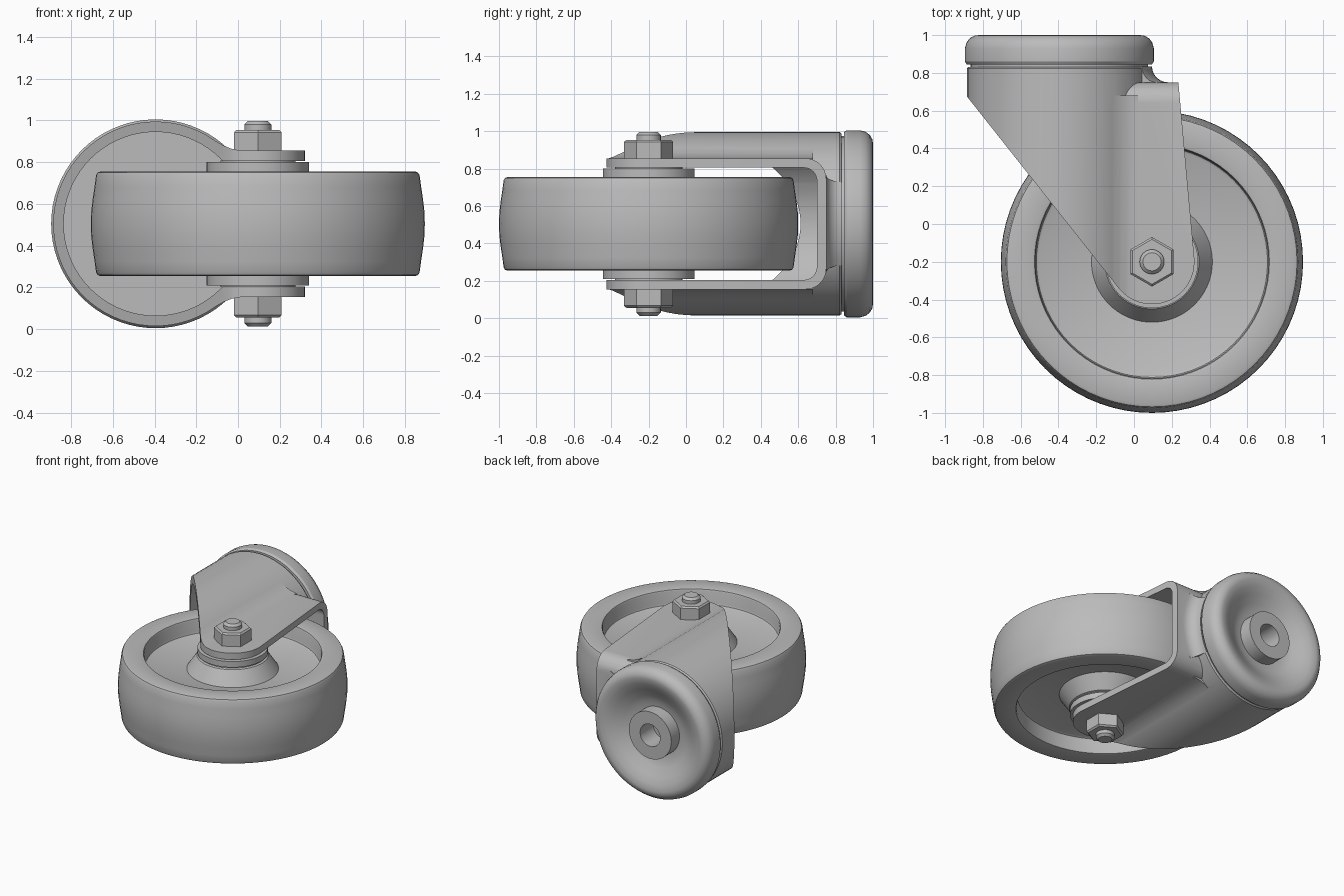
import bpy, bmesh, math
from mathutils import Matrix, Vector

cube = bpy.data.objects.get("Cube")
if cube:
    bpy.data.objects.remove(cube, do_unlink=True)

MID = 0.505                          # height of the symmetry plane
AXLE = Vector((0.095, -0.2, 0))      # wheel axis, along z
SWIVEL = Vector((-0.395, 0, MID))    # swivel axis, along y

grey = bpy.data.materials.new("plain grey")
grey.use_nodes = True
grey.diffuse_color = (0.5, 0.5, 0.5, 1)
bsdf = next(n for n in grey.node_tree.nodes if n.type == 'BSDF_PRINCIPLED')
bsdf.inputs["Base Color"].default_value = grey.diffuse_color


def finish(name, bm):
    bmesh.ops.recalc_face_normals(bm, faces=bm.faces)
    mesh = bpy.data.meshes.new(name)
    bm.to_mesh(mesh)
    bm.free()
    mesh.materials.append(grey)
    obj = bpy.data.objects.new(name, mesh)
    bpy.context.collection.objects.link(obj)
    return obj


def lathe(name, profile, centre, axis='z', steps=72, start=0, sweep=360):
    """Spin (radius, height) points about an axis through centre."""
    bm = bmesh.new()
    direction = Vector((0, 0, 1)) if axis == 'z' else Vector((0, 1, 0))
    turn = Matrix.Rotation(math.radians(start), 3, direction)
    verts = [bm.verts.new(centre + turn @ Vector((r, 0, 0)) + direction * h)
             for r, h in profile]
    edges = [bm.edges.new((a, b)) for a, b in zip(verts, verts[1:])]
    if profile[0][0] > 0:
        edges.append(bm.edges.new((verts[-1], verts[0])))
    bmesh.ops.spin(bm, geom=verts + edges, cent=centre, axis=direction,
                   angle=math.radians(sweep), steps=steps)
    bmesh.ops.remove_doubles(bm, verts=bm.verts, dist=0.0001)
    rim = [e for e in bm.edges if e.is_boundary]
    if rim:
        bmesh.ops.holes_fill(bm, edges=rim)
    return finish(name, bm)


def prism(name, outline, axis, low, high):
    """Extrude a 2D outline along an axis."""
    place = {'x': lambda a, b, h: (h, a, b),
             'y': lambda a, b, h: (a, h, b),
             'z': lambda a, b, h: (a, b, h)}[axis]
    bm = bmesh.new()
    face = bm.faces.new([bm.verts.new(place(a, b, low)) for a, b in outline])
    made = bmesh.ops.extrude_face_region(bm, geom=[face])["geom"]
    offset = Vector(place(0, 0, high - low))
    bmesh.ops.translate(bm, vec=offset,
                        verts=[v for v in made if isinstance(v, bmesh.types.BMVert)])
    return finish(name, bm)


def arc(cx, cy, radius, start, end, count):
    angles = [math.radians(start + (end - start) * i / count) for i in range(count + 1)]
    return [(cx + radius * math.cos(a), cy + radius * math.sin(a)) for a in angles]


def combine(obj, tool, operation):
    """Apply a boolean and discard the tool object."""
    mod = obj.modifiers.new("shape", 'BOOLEAN')
    mod.operation, mod.object, mod.solver = operation, tool, 'EXACT'
    graph = bpy.context.evaluated_depsgraph_get()
    mesh = bpy.data.meshes.new_from_object(obj.evaluated_get(graph))
    obj.modifiers.clear()
    obj.data = mesh
    bpy.data.objects.remove(tool, do_unlink=True)


def channel(half, front, back, bend):
    """Side outline of a U channel with two rounded back corners."""
    return ([(front, MID - half)]
            + arc(back - bend, MID - half + bend, bend, -90, 0, 8)
            + arc(back - bend, MID + half - bend, bend, 0, 90, 8)
            + [(front, MID + half)])


def mirrored(half):
    """Complete a (radius, height above middle) profile across the middle."""
    return ([(r, MID + h) for r, h in half]
            + [(r, MID - h) for r, h in reversed(half)])


# Fork: swivel barrel merged with a U channel
fork = lathe("fork", [(0, -0.46), (0.49, -0.46), (0.49, 0.822), (0.482, 0.832), (0, 0.832)],
             SWIVEL, 'y')
combine(fork, prism("legs", channel(0.35, -0.48, 0.75, 0.11), 'x', -0.3, 0.36), 'UNION')
blend = [(-0.11, 0.903), (-0.07, 0.880), (-0.03, 0.864), (0.02, 0.855),
         (0.02, 0.83), (-0.1, 0.83)]
for sign in (1, -1):
    outline = [(x, MID + sign * (z - MID)) for x, z in blend]
    combine(fork, prism("leg_blend", outline, 'y', -0.45, 0.68), 'UNION')
flare = arc(0.575, 0.835, 0.085, 180, 270, 6) + [(0.575, 0.72), (0.46, 0.72), (0.46, 0.825)]
combine(fork, lathe("neck_blend", flare, SWIVEL, 'y', 14, -27, 54), 'UNION')

# Hollow the fork, then trim it to its plan outline
combine(fork, lathe("barrel_hollow", [(0, -0.6), (0.44, -0.6), (0.44, 0.79), (0, 0.79)],
                    SWIVEL, 'y'), 'DIFFERENCE')
combine(fork, prism("leg_gap", channel(0.3, -0.6, 0.70, 0.07), 'x', -0.31, 0.5), 'DIFFERENCE')
plan = (arc(AXLE.x, AXLE.y, 0.225, 218.6, 364.6, 24)
        + [(0.235, 0.75), (0.235, 0.95), (-0.95, 0.95), (-0.95, 0.758)])
combine(fork, prism("plan", plan, 'z', -0.2, 1.2), 'INTERSECT')

# Swivel cap with dished face and bored hub
cap = [(0, 0.84), (0.085, 0.84), (0.085, 1.0), (0.18, 1.0), (0.18, 0.9), (0.22, 0.905),
       (0.27, 0.925), (0.33, 0.962), (0.38, 0.987), (0.425, 1.0), (0.45, 0.997),
       (0.475, 0.983), (0.492, 0.96), (0.5, 0.93), (0.5, 0.86), (0.49, 0.845),
       (0.47, 0.845), (0.47, 0.82), (0, 0.82)]
swivel_cap = lathe("swivel_cap", cap, SWIVEL, 'y')

# Wheel with crowned tread and recessed sides
wheel_half = [(0, 0.13), (0.6, 0.13), (0.612, 0.137), (0.617, 0.15), (0.617, 0.235),
              (0.622, 0.246), (0.635, 0.25), (0.755, 0.25), (0.768, 0.245),
              (0.775, 0.232), (0.782, 0.18), (0.791, 0.12), (0.798, 0.06), (0.8, 0)]
wheel = lathe("wheel", mirrored(wheel_half), AXLE)

# Conical hub with end flange and thin washer
hub_half = [(0, 0.302), (0.18, 0.302), (0.18, 0.295), (0.245, 0.295), (0.245, 0.25),
            (0.235, 0.25), (0.235, 0.24), (0.25, 0.235), (0.32, 0.13)]
hub = lathe("hub", mirrored(hub_half), AXLE)

# Axle bolt with chamfered ends
bolt = lathe("axle_bolt", mirrored([(0, 0.492), (0.048, 0.492), (0.065, 0.475)]), AXLE, steps=32)

# Hexagonal nuts on both legs
nuts = []
for side, sign in (("upper", 1), ("lower", -1)):
    nut = [(0, 0.345), (0.131, 0.345), (0.131, 0.438), (0.119, 0.449), (0, 0.449)]
    nuts.append(lathe(side + "_nut", [(r, MID + sign * h) for r, h in nut],
                      AXLE, steps=6, start=30))

# Smooth curved surfaces and keep the hard edges
bpy.ops.object.select_all(action='DESELECT')
for obj in [fork, swivel_cap, wheel, hub, bolt] + nuts:
    obj.select_set(True)
    bpy.context.view_layer.objects.active = obj
bpy.ops.object.shade_smooth_by_angle(angle=math.radians(32))
